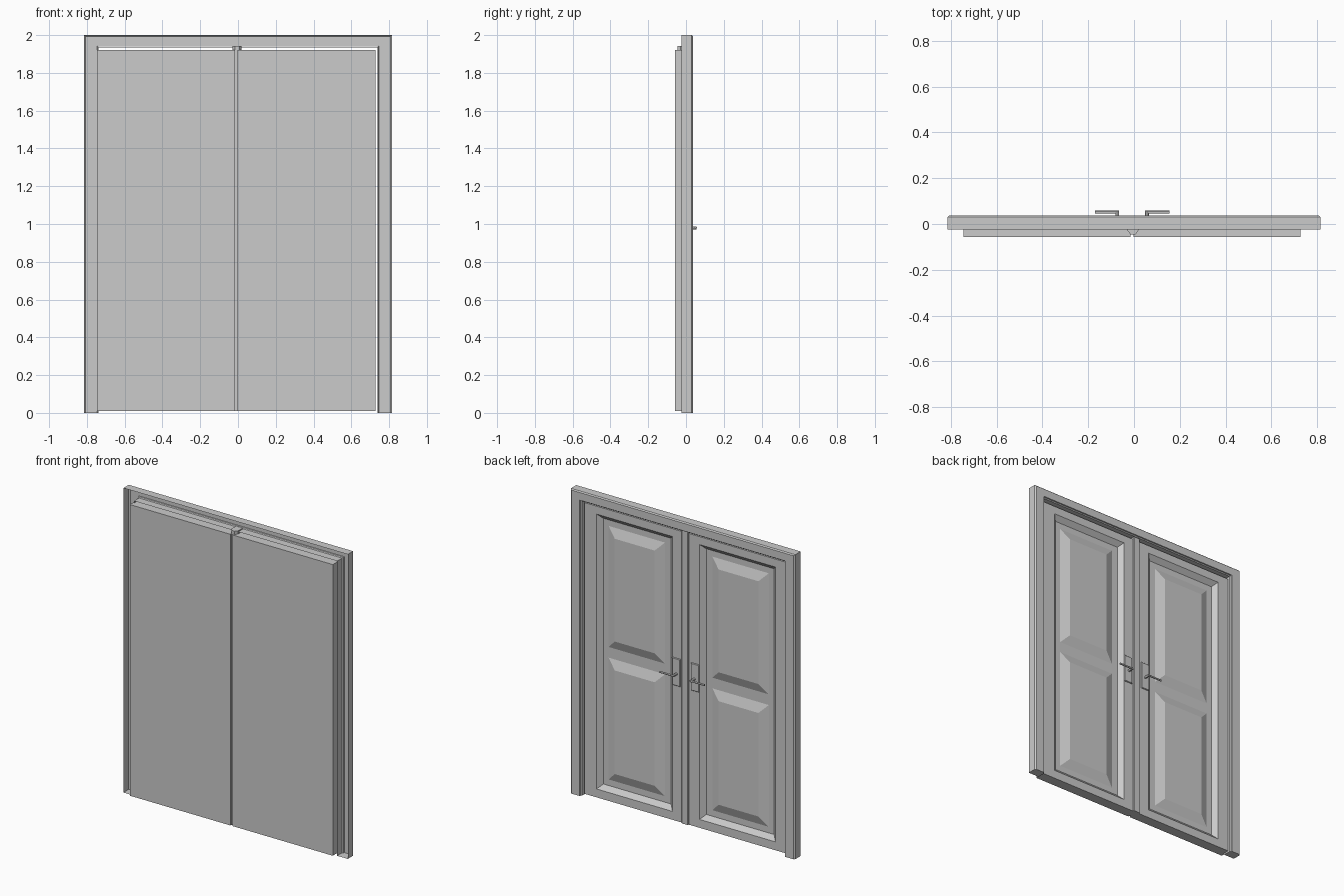
import bpy, bmesh, math
from mathutils import Matrix, Vector

if "Cube" in bpy.data.objects:
    bpy.data.objects.remove(bpy.data.objects["Cube"])


def finish(bm, name, smooth=False):
    bmesh.ops.recalc_face_normals(bm, faces=bm.faces)
    me = bpy.data.meshes.new(name)
    bm.to_mesh(me)
    bm.free()
    ob = bpy.data.objects.new(name, me)
    bpy.context.collection.objects.link(ob)
    if smooth:
        bpy.ops.object.select_all(action='DESELECT')
        ob.select_set(True)
        bpy.context.view_layer.objects.active = ob
        bpy.ops.object.shade_smooth_by_angle()
    return ob


def rect_loft(name, sections, cap_start=True):
    """Nested upright rectangles (x0, x1, z0, z1, y) joined in order."""
    bm = bmesh.new()
    rings = [[bm.verts.new(p) for p in ((a, y, c), (b, y, c), (b, y, d), (a, y, d))]
             for a, b, c, d, y in sections]
    for r, s in zip(rings, rings[1:]):
        for i in range(4):
            j = (i + 1) % 4
            bm.faces.new((r[i], r[j], s[j], s[i]))
    if cap_start:
        bm.faces.new(rings[0])
    bm.faces.new(rings[-1])
    return finish(bm, name)


def shrink(r, w, y):
    return (r[0] + w, r[1] - w, r[2] + w, r[3] - w, y)


def rod(bm, a, b, radius):
    a, b = Vector(a), Vector(b)
    rot = (b - a).to_track_quat('Z', 'Y').to_matrix().to_4x4()
    bmesh.ops.create_cone(bm, cap_ends=True, segments=12, radius1=radius, radius2=radius,
                          depth=(b - a).length, matrix=Matrix.Translation((a + b) / 2) @ rot)


# Door frame: mitred channel, open at the front, closed at the feet
profile = [(0, -.025), (0, .030), (.008, .037), (.068, .037), (.070, .030), (.077, .026), (.077, -.025)]
bm = bmesh.new()
rows = []
for d, y in profile:
    x, z = .815 - d, 2 - d * .84
    rows.append([bm.verts.new(p) for p in ((-x, y, 0), (-x, y, z), (x, y, z), (x, y, 0))])
for r, s in zip(rows, rows[1:]):
    for i in range(3):
        bm.faces.new((r[i], r[i + 1], s[i + 1], s[i]))
for end in (0, 3):
    bm.faces.new([r[end] for r in rows])
finish(bm, "door_frame")

# Leaves with sunk panels and handles, mirrored about the meeting line
MID, FRONT, FACE, FLOOR = -.0085, -.057, .012, -.016


def span(s, a, b):
    return tuple(sorted((MID + s * a, MID + s * b)))


for s, side in ((-1, "left"), (1, "right")):
    edge = span(s, .007, .737) + (.01, 1.922)
    sunk = span(s, .098, .650) + (.065, 1.870)
    rect_loft(side + "_leaf", [edge + (FRONT,), edge + (FACE,), sunk + (FACE,), shrink(sunk, .03, FLOOR)])

    for label, z0, z1 in (("lower", .135, .935), ("upper", 1.005, 1.80)):
        r = span(s, .172, .582) + (z0, z1)
        rect_loft(f"{side}_{label}_panel", [r + (FLOOR,), shrink(r, .06, .006)], cap_start=False)

    plate = span(s, .038, .098) + (.90, 1.08)
    rect_loft(side + "_handle_plate", [plate + (FACE - .002,), plate + (FACE + .004,),
                                       shrink(plate, .003, FACE + .007)])
    bm = bmesh.new()
    x = MID + s * .065
    rod(bm, (x, FACE, .98), (x, .055, .98), .008)
    rod(bm, (x - s * .008, .052, .98), (x + s * .098, .052, .98), .006)
    finish(bm, side + "_lever", smooth=True)

# Meeting strip between the leaves
strip = [(-.024, -.028), (-.012, -.045), (.012, -.045), (.024, -.028), (.024, .017), (.020, .021), (-.020, .021), (-.024, .017)]
bm = bmesh.new()
base = bm.faces.new([bm.verts.new((MID + .004 + x, y, .01)) for x, y in strip])
ext = bmesh.ops.extrude_face_region(bm, geom=[base], use_keep_orig=True)
bmesh.ops.translate(bm, vec=(0, 0, 1.933),
                    verts=[v for v in ext["geom"] if isinstance(v, bmesh.types.BMVert)])
finish(bm, "meeting_strip")
